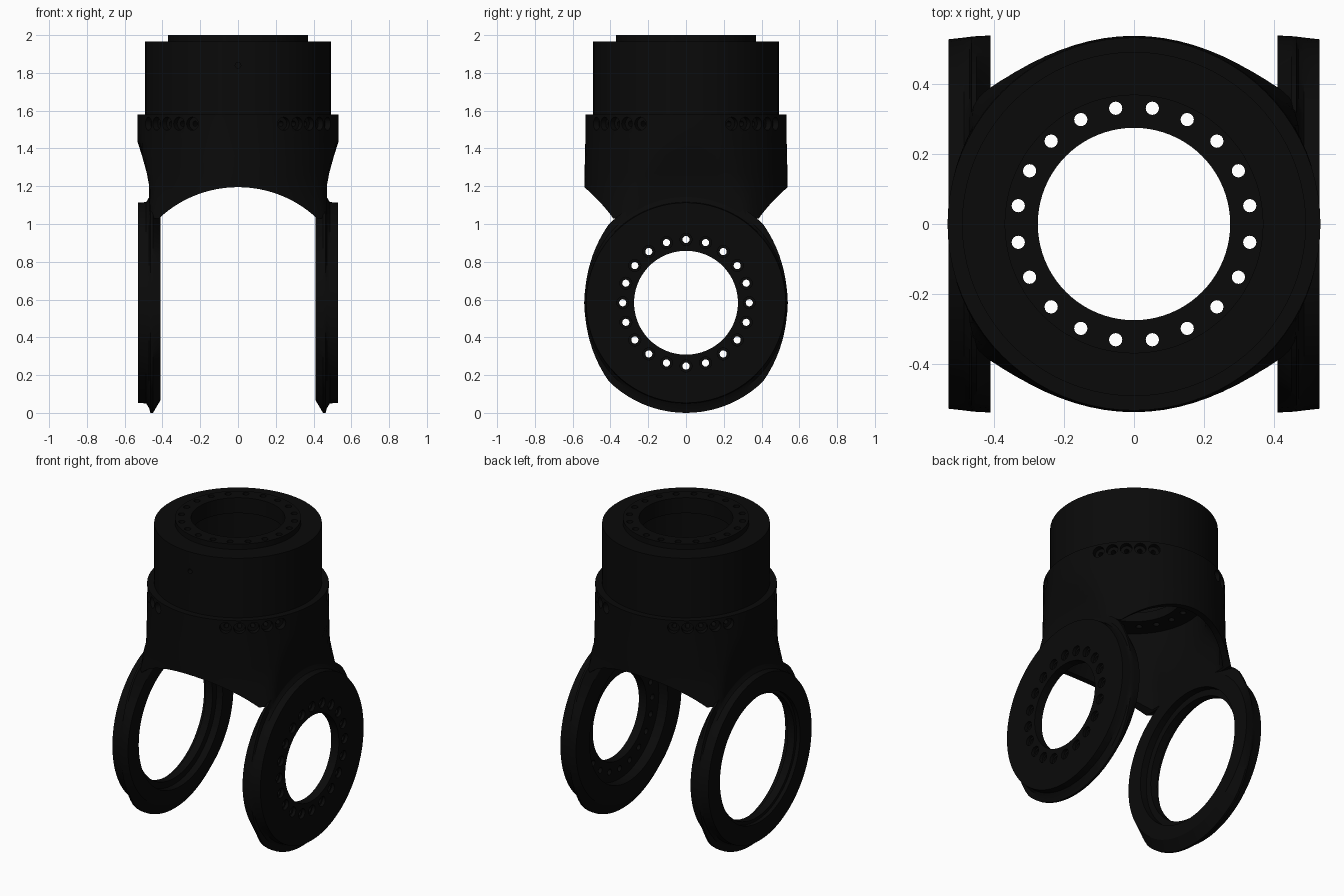
import bpy, bmesh
from math import sin, cos, pi, radians, hypot
from mathutils import Matrix, Vector

cube = bpy.data.objects.get("Cube")
if cube:
    bpy.data.objects.remove(cube, do_unlink=True)

SEG = 80
AXIS_Z = 0.583          # height of the joint axis
BOLT_R = 0.335          # bolt circle radius

black = bpy.data.materials.new("black_coating")
black.use_nodes = True
colour = (0.003, 0.003, 0.003, 1)
black.diffuse_color = colour
black.node_tree.nodes["Principled BSDF"].inputs["Base Color"].default_value = colour


def make_object(name, bm):
    bmesh.ops.recalc_face_normals(bm, faces=bm.faces)
    mesh = bpy.data.meshes.new(name)
    bm.to_mesh(mesh)
    bm.free()
    obj = bpy.data.objects.new(name, mesh)
    bpy.context.collection.objects.link(obj)
    return obj


def tube(name, sections):
    """Skin a closed loop of cross-sections, like a lathe with free outlines."""
    bm = bmesh.new()
    rings = [[bm.verts.new(p) for p in sec] for sec in sections]
    for a, b in zip(rings, rings[1:] + rings[:1]):
        for i in range(SEG):
            j = (i + 1) % SEG
            bm.faces.new((a[i], a[j], b[j], b[i]))
    return make_object(name, bm)


def drills(name, holes):
    """One cutter made of many cylinders: (centre, direction, radius, length)."""
    bm = bmesh.new()
    for centre, direction, radius, length in holes:
        turn = Vector(direction).to_track_quat("Z", "Y").to_matrix().to_4x4()
        bmesh.ops.create_cone(bm, cap_ends=True, segments=16 if radius < 0.1 else 128,
                              radius1=radius, radius2=radius, depth=length,
                              matrix=Matrix.Translation(centre) @ turn)
    cutter = make_object(name, bm)
    cutter.hide_render = True
    return cutter


def cut(obj, holes):
    cutter = drills("cutter", holes)
    mod = obj.modifiers.new("cut", "BOOLEAN")
    mod.operation = "DIFFERENCE"
    mod.solver = "EXACT"
    mod.object = cutter
    bpy.context.view_layer.objects.active = obj
    bpy.ops.object.modifier_apply(modifier=mod.name)
    bpy.data.objects.remove(cutter, do_unlink=True)


def finish(obj):
    obj.data.materials.clear()
    obj.data.materials.append(black)
    bpy.ops.object.select_all(action="DESELECT")
    obj.select_set(True)
    bpy.context.view_layer.objects.active = obj
    bpy.ops.object.shade_smooth_by_angle(angle=radians(30))


# Fork body: round collar, skirt with flattened sides, two drilled inner plates
def plan(z, a, b=None, clip=1):
    b = b or a
    angles = [2 * pi * i / SEG for i in range(SEG)]
    return [(max(-clip, min(clip, a * cos(t))), b * sin(t), z) for t in angles]


body = tube("fork_body", [
    plan(1.03, 0.60, 0.538, 0.47),
    plan(1.11, 0.57, 0.538, 0.47),
    plan(1.20, 0.54, 0.538, 0.47),
    plan(1.27, 0.536, 0.537, 0.483),
    plan(1.36, 0.535, 0.535, 0.508),
    plan(1.44, 0.533),
    plan(1.58, 0.533),
    plan(1.58, 0.492),
    plan(1.965, 0.492),
    plan(1.965, 0.37),
    plan(2.0, 0.37),
    plan(2.0, 0.275),
    plan(1.9, 0.275),
    plan(1.9, 0.40),
    plan(1.56, 0.40),
    plan(1.56, 0.275),
    plan(1.5, 0.275),
    plan(1.5, 0.42),
    plan(1.34, 0.42),
    plan(1.2, 0.50, 0.50, 0.41),
    plan(1.03, 0.54, 0.50, 0.41),
])

# Arched saddle between the arms
cut(body, [((0, 0, AXIS_Z), (0, 1, 0), 0.612, 2)])

# Bolt circle through both plates and a small port at the front
top_bolts = [radians(9 + 18 * i) for i in range(20)]
cut(body, [((BOLT_R * cos(t), BOLT_R * sin(t), 1.75), (0, 0, 1), 0.019, 0.8)
           for t in top_bolts] + [((0, -0.49, 1.84), (0, 1, 0), 0.015, 0.06)])

# Four groups of five radial screw pockets in the collar
pockets = [radians(45 + 90 * g + 9 * k) for g in range(4) for k in range(-2, 3)]
for radius, reach, length in ((0.035, 0.535, 0.07), (0.014, 0.49, 0.1)):
    cut(body, [((reach * cos(t), reach * sin(t), 1.531), (cos(t), sin(t), 0), radius, length)
               for t in pockets])
finish(body)


# Joint rings: round outer disc, wider oval lip facing inward
def ring_outline(side, x, ry, rz=None):
    rz = rz or ry
    points = []
    for i in range(SEG):
        t = 2 * pi * i / SEG
        r = min(0.583, 1 / hypot(cos(t) / ry, sin(t) / rz))
        points.append((side * x, r * cos(t), AXIS_Z + r * sin(t)))
    return points


outer = [(0.41, 0.539, 0.515), (0.45, 0.537, 0.64), (0.464, 0.536, 0.64),
         (0.47, 0.535, 0.56), (0.486, 0.533), (0.53, 0.528, 0.53)]
plate_bore = [(0.53, 0.275), (0.475, 0.275), (0.475, 0.40), (0.41, 0.40)]
open_bore = [(0.53, 0.41), (0.505, 0.41), (0.505, 0.39), (0.455, 0.39),
             (0.455, 0.43), (0.41, 0.43)]

left_ring = tube("left_joint_ring", [ring_outline(1, *s) for s in outer + plate_bore])
right_ring = tube("right_joint_ring", [ring_outline(-1, *s) for s in outer + open_bore])

# Counterbored bolt circle in the plated ring
for radius, x, length in ((0.019, 0.5, 0.2), (0.032, 0.53, 0.04)):
    cut(left_ring, [((x, BOLT_R * cos(t), AXIS_Z + BOLT_R * sin(t)), (1, 0, 0), radius, length)
                    for t in (radians(18 * i) for i in range(20))])

finish(left_ring)
finish(right_ring)
